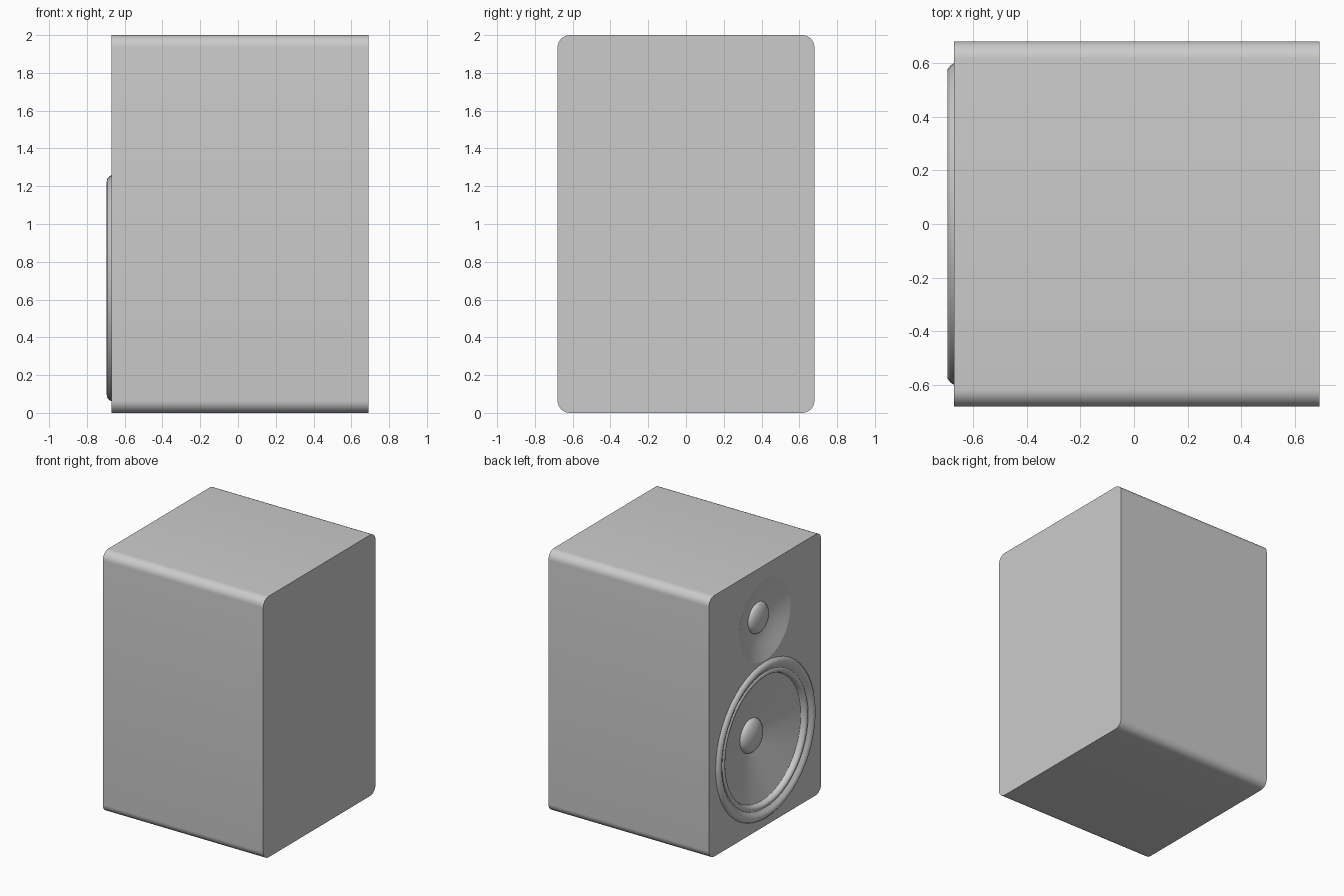
import bpy, bmesh, math

if "Cube" in bpy.data.objects:
    bpy.data.objects.remove(bpy.data.objects["Cube"])

FACE = -0.67          # x of the baffle (the face carrying the drivers)
BACK = 0.69
W, H, R = 0.68, 2.0, 0.065
WOOFER_Z, TWEETER_Z = 0.66, 1.58


def make_object(name, bm, angle):
    bmesh.ops.recalc_face_normals(bm, faces=bm.faces)
    mesh = bpy.data.meshes.new(name)
    bm.to_mesh(mesh)
    bm.free()
    ob = bpy.data.objects.new(name, mesh)
    bpy.context.collection.objects.link(ob)
    smooth(ob, angle)
    return ob


def smooth(ob, angle):
    bpy.ops.object.select_all(action='DESELECT')
    ob.select_set(True)
    bpy.context.view_layer.objects.active = ob
    bpy.ops.object.shade_smooth_by_angle(angle=math.radians(angle))


def lathe(name, profile, z, angle=50, closed=False, segs=48):
    """Spin (radius, depth behind the baffle) points around the x axis."""
    bm = bmesh.new()
    vs = [bm.verts.new((FACE + d, r, z)) for r, d in profile]
    edges = [bm.edges.new(p) for p in zip(vs, vs[1:])]
    if closed:
        edges.append(bm.edges.new((vs[-1], vs[0])))
    bmesh.ops.spin(bm, geom=vs + edges, cent=(0, 0, z), axis=(1, 0, 0),
                   angle=2 * math.pi, steps=segs, use_merge=True)
    bmesh.ops.remove_doubles(bm, verts=bm.verts, dist=1e-5)
    return make_object(name, bm, angle)


def dome(name, radius, height, depth, z):
    steps = [math.pi / 2 * i / 8 for i in range(9)]
    prof = [(radius * math.cos(a), depth - height * math.sin(a)) for a in steps]
    return lathe(name, prof, z)


# Cabinet: rounded rectangle extruded from baffle to back
bm = bmesh.new()
ring = []
for k, (sy, top) in enumerate([(1, 1), (-1, 1), (-1, 0), (1, 0)]):
    cy, cz = sy * (W - R), (H - R if top else R)
    for i in range(9):
        a = math.pi / 2 * (k + i / 8)
        ring.append(bm.verts.new((FACE, cy + R * math.cos(a), cz + R * math.sin(a))))
cap = bm.faces.new(ring)
ext = bmesh.ops.extrude_face_region(bm, geom=[cap], use_keep_orig=True)
moved = [g for g in ext["geom"] if isinstance(g, bmesh.types.BMVert)]
bmesh.ops.translate(bm, verts=moved, vec=(BACK - FACE, 0, 0))
cabinet = make_object("cabinet", bm, 14)

# Woofer cone and tweeter waveguide are hollowed out of the baffle
cone_cutter = lathe("cone_cutter", [
    (0, 0.13), (0.10, 0.13), (0.22, 0.098), (0.35, 0.063), (0.475, 0.03),
    (0.505, 0), (0.505, -0.05), (0, -0.05)], WOOFER_Z)
guide_cutter = lathe("waveguide_cutter", [
    (0, 0.065), (0.10, 0.065), (0.16, 0.054), (0.23, 0.032),
    (0.31, 0), (0.31, -0.05), (0, -0.05)], TWEETER_Z)
for cutter in (cone_cutter, guide_cutter):
    cutter.hide_render = True
    mod = cabinet.modifiers.new("cut", 'BOOLEAN')
    mod.operation, mod.solver, mod.object = 'DIFFERENCE', 'EXACT', cutter
    bpy.context.view_layer.objects.active = cabinet
    bpy.ops.object.modifier_apply(modifier=mod.name)
    bpy.data.objects.remove(cutter)
smooth(cabinet, 14)

# Woofer trim ring and rubber surround
lathe("woofer_ring", [
    (0.60, 0.002), (0.592, -0.012), (0.577, -0.024), (0.562, -0.025),
    (0.545, -0.017), (0.532, -0.005), (0.52, 0.002)], WOOFER_Z)
lathe("woofer_surround", [
    (0.522, 0.002), (0.512, -0.007), (0.50, -0.009), (0.488, -0.003),
    (0.48, 0.01), (0.475, 0.032)], WOOFER_Z)

# Dust cap and tweeter dome
dome("dust_cap", 0.13, 0.06, 0.124, WOOFER_Z)
dome("tweeter_dome", 0.118, 0.05, 0.064, TWEETER_Z)
